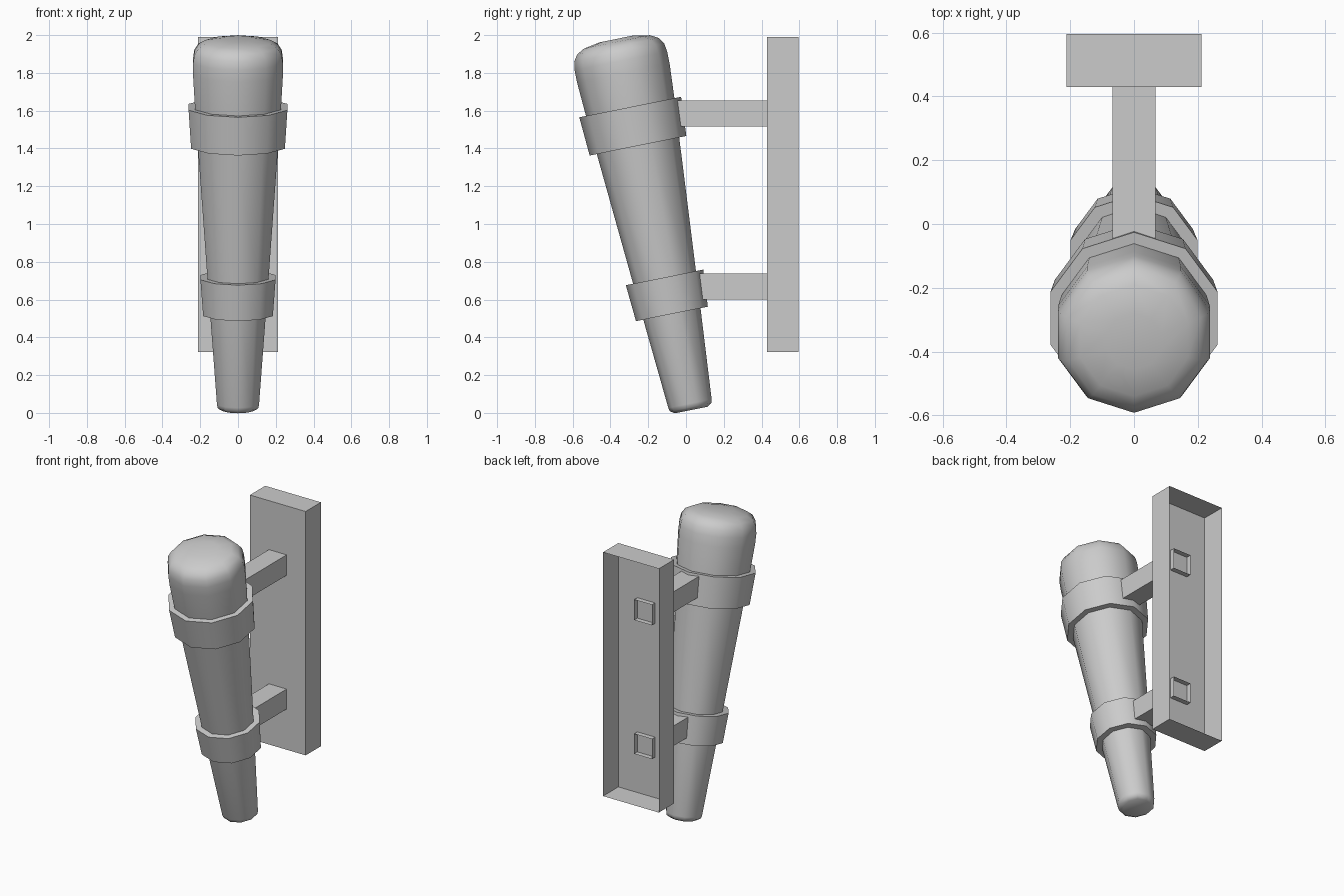
import bpy, bmesh, math

if "Cube" in bpy.data.objects:
    bpy.data.objects.remove(bpy.data.objects["Cube"])

SIDES = 10
TILT = math.radians(11.4)
BASE = (0, 0.024, 0.035)   # torch axis start


def make_object(name, bm):
    mesh = bpy.data.meshes.new(name)
    bm.to_mesh(mesh)
    bm.free()
    obj = bpy.data.objects.new(name, mesh)
    bpy.context.collection.objects.link(obj)
    return obj


def lathe(name, profile, closed=False):
    """Spin (radius, height) points round the tilted torch axis."""
    bm = bmesh.new()
    loops = []
    for r, h in profile:
        loops.append([bm.verts.new((r * math.sin(2 * math.pi * i / SIDES),
                                    r * math.cos(2 * math.pi * i / SIDES), h))
                      for i in range(SIDES)])
    pairs = list(zip(loops, loops[1:]))
    if closed:
        pairs.append((loops[-1], loops[0]))
    else:
        bm.faces.new(loops[0])
        bm.faces.new(loops[-1])
    for a, b in pairs:
        for i in range(SIDES):
            j = (i + 1) % SIDES
            bm.faces.new((a[i], a[j], b[j], b[i]))
    bmesh.ops.recalc_face_normals(bm, faces=bm.faces)
    obj = make_object(name, bm)
    obj.location = BASE
    obj.rotation_euler = (TILT, 0, 0)
    bpy.ops.object.select_all(action='DESELECT')
    obj.select_set(True)
    bpy.context.view_layer.objects.active = obj
    bpy.ops.object.shade_smooth_by_angle(angle=math.radians(46))
    return obj


def open_back_box(name, half_x, y0, y1, z0, z1):
    """Box shell whose rear (+y) face is missing."""
    bm = bmesh.new()
    bmesh.ops.create_cube(bm, size=1)
    for v in bm.verts:
        v.co = (v.co.x * 2 * half_x,
                y0 if v.co.y < 0 else y1,
                z0 if v.co.z < 0 else z1)
    bm.normal_update()
    back = [f for f in bm.faces if f.normal.y > 0.9]
    bmesh.ops.delete(bm, geom=back, context='FACES_ONLY')
    return make_object(name, bm)


# Tapered torch handle with rounded head
lathe("torch_body", [(0.088, -0.02), (0.112, -0.005), (0.117, 0.015),
                     (0.170, 0.70), (0.222, 1.40), (0.239, 1.62),
                     (0.250, 1.80), (0.250, 1.865), (0.243, 1.91),
                     (0.220, 1.945), (0.178, 1.968), (0.09, 1.984)])

# Flared holder rings
for name, h0, h1, r0, r1, inner in (
        ("upper_ring", 1.407, 1.616, 0.261, 0.275, 0.22),
        ("lower_ring", 0.499, 0.696, 0.194, 0.209, 0.15)):
    lathe(name, [(inner, h0), (r0, h0), (r1, h1), (inner, h1)], closed=True)

# Support arms, poking slightly through the wall plate
open_back_box("upper_arm", 0.067, -0.06, 0.465, 1.515, 1.655)
open_back_box("lower_arm", 0.067, 0.055, 0.465, 0.60, 0.737)

# Hollow wall plate
open_back_box("wall_plate", 0.211, 0.43, 0.595, 0.322, 1.99)
